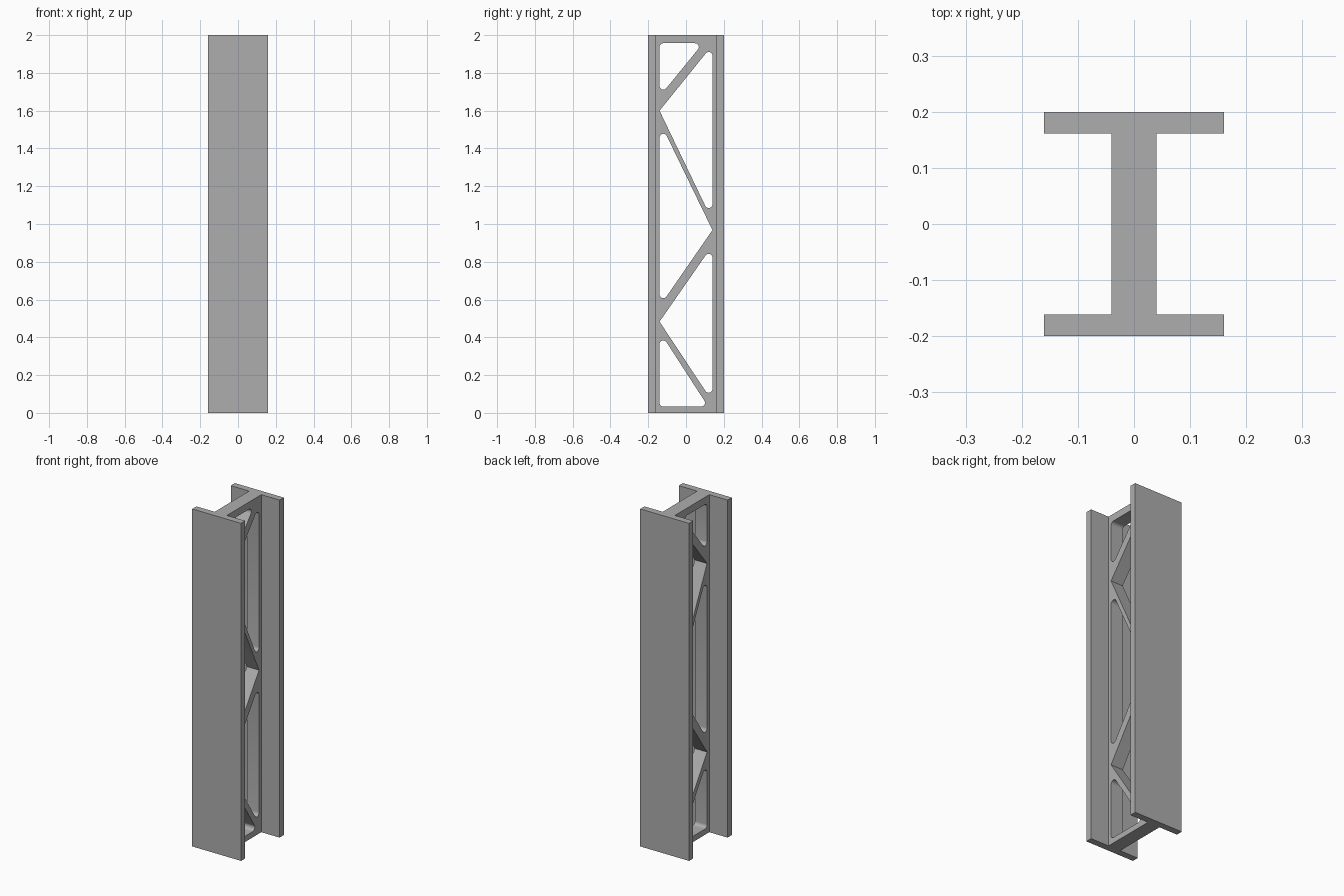
import bpy
import bmesh
import math
from mathutils import Vector

cube = bpy.data.objects.get("Cube")
if cube:
    bpy.data.objects.remove(cube, do_unlink=True)

HEIGHT = 2.0
FLANGE_X, FLANGE_Y = 0.16, 0.2    # half width and half depth
WEB_X, WEB_Y = 0.04, 0.161        # half thickness and half depth of the web
EDGE = 0.14                       # side limit of the openings
RADIUS = 0.02

steel = bpy.data.materials.new("steel_grey")
steel.use_nodes = True
steel.diffuse_color = (0.42, 0.42, 0.42, 1)
steel.node_tree.nodes["Principled BSDF"].inputs["Base Color"].default_value = steel.diffuse_color


def add_prism(bm, points, offset):
    """Extrude a closed outline along the offset."""
    face = bm.faces.new([bm.verts.new(p) for p in points])
    new = bmesh.ops.extrude_face_region(bm, geom=[face])["geom"]
    moved = [v for v in new if isinstance(v, bmesh.types.BMVert)]
    bmesh.ops.translate(bm, verts=moved, vec=offset)


def make_object(name, bm):
    bmesh.ops.recalc_face_normals(bm, faces=bm.faces)
    mesh = bpy.data.meshes.new(name)
    bm.to_mesh(mesh)
    bm.free()
    mesh.materials.append(steel)
    obj = bpy.data.objects.new(name, mesh)
    bpy.context.collection.objects.link(obj)
    return obj


def rounded(corners, sharp, steps=8):
    """Fillet every corner of an outline except the sharp one."""
    pts = [Vector(c) for c in corners]
    outline = []
    for i, p in enumerate(pts):
        if i == sharp:
            outline.append(p)
            continue
        a = (pts[i - 1] - p).normalized()
        b = (pts[(i + 1) % len(pts)] - p).normalized()
        half = a.angle(b) / 2
        centre = p + (a + b).normalized() * RADIUS / math.sin(half)
        reach = RADIUS / math.tan(half)
        start, end = p + a * reach - centre, p + b * reach - centre
        sweep = start.angle(end)
        for k in range(steps + 1):
            t = k / steps
            arc = start * math.sin((1 - t) * sweep) + end * math.sin(t * sweep)
            outline.append(centre + arc / math.sin(sweep))
    return outline


# I-shaped beam: quarter profile mirrored into the full section
quarter = [(FLANGE_X, FLANGE_Y), (FLANGE_X, WEB_Y), (WEB_X, WEB_Y)]
right = quarter + [(x, -y) for x, y in reversed(quarter)]
section = right + [(-x, y) for x, y in reversed(right)]
bm = bmesh.new()
add_prism(bm, [(x, y, 0) for x, y in section], (0, 0, HEIGHT))
beam = make_object("beam", bm)

# Triangular truss openings as (y, z) corners, with the index of the sharp corner
openings = [
    ([(-EDGE, 1.957), (0.09, 1.957), (-EDGE, 1.675)], None),
    ([(-EDGE, 1.60), (EDGE, 1.947), (EDGE, 1.017)], 0),
    ([(EDGE, 0.968), (-EDGE, 1.545), (-EDGE, 0.563)], 0),
    ([(-EDGE, 0.483), (EDGE, 0.886), (EDGE, 0.06)], 0),
    ([(-EDGE, 0.431), (0.117, 0.034), (-EDGE, 0.034)], None),
]
bm = bmesh.new()
for corners, sharp in openings:
    add_prism(bm, [(-0.1, y, z) for y, z in rounded(corners, sharp)], (0.2, 0, 0))
cutter = make_object("opening_cutter", bm)
cutter.hide_render = True

# Cut the openings through the web
cut = beam.modifiers.new("openings", "BOOLEAN")
cut.operation = "DIFFERENCE"
cut.solver = "EXACT"
cut.object = cutter
bpy.ops.object.select_all(action="DESELECT")
bpy.context.view_layer.objects.active = beam
beam.select_set(True)
bpy.ops.object.modifier_apply(modifier=cut.name)
bpy.data.objects.remove(cutter, do_unlink=True)
bpy.ops.object.shade_smooth_by_angle(angle=math.radians(30))
